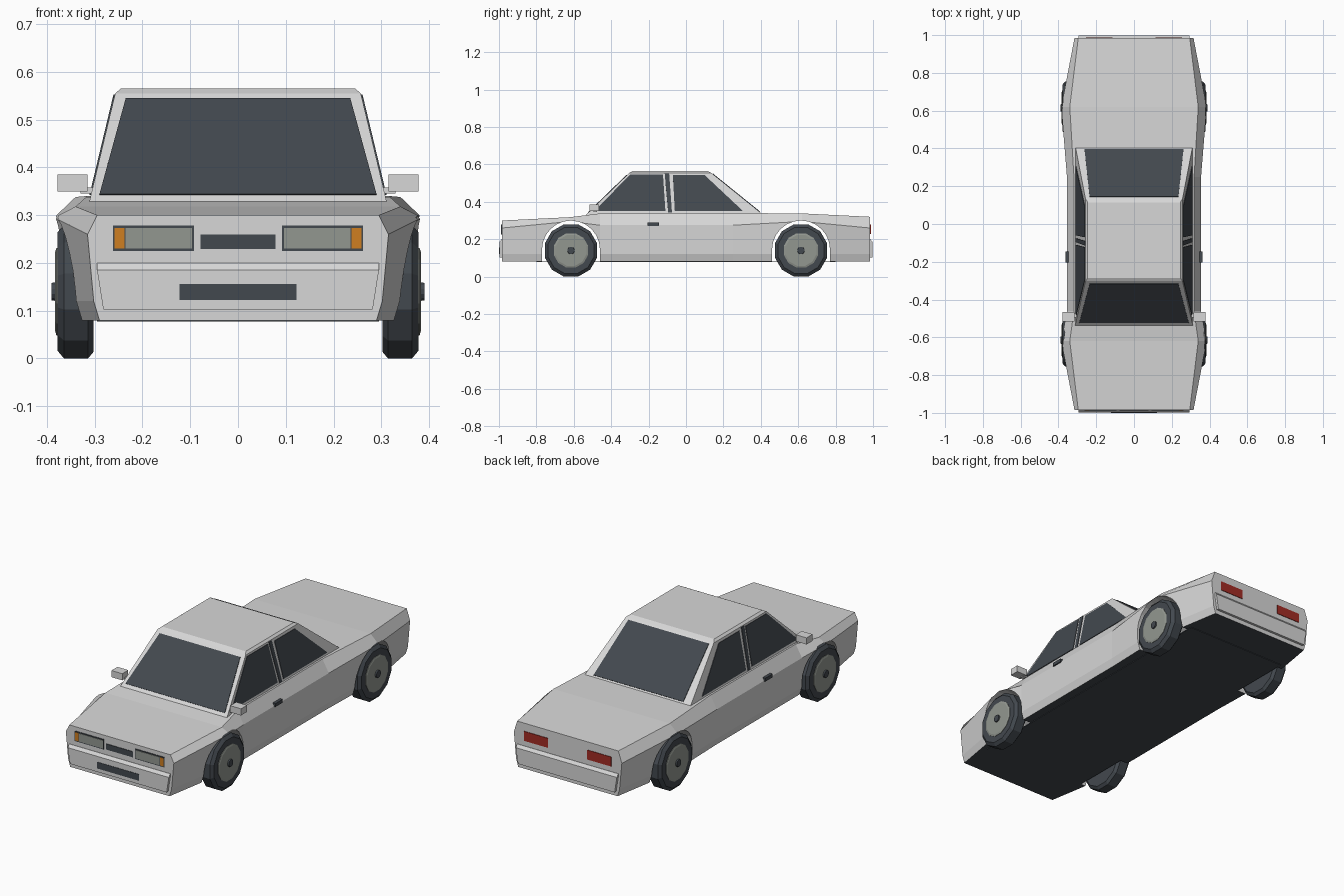
import bpy, bmesh, math
from mathutils import Vector

cube = bpy.data.objects.get("Cube")
if cube:
    bpy.data.objects.remove(cube, do_unlink=True)


def material(name, rgb):
    m = bpy.data.materials.new(name)
    m.use_nodes = True
    m.diffuse_color = (*rgb, 1)
    m.node_tree.nodes["Principled BSDF"].inputs["Base Color"].default_value = (*rgb, 1)
    return m


PAINT = material("light_grey_paint", (0.68, 0.68, 0.68))
DARK = material("dark_slate", (0.055, 0.065, 0.077))
SILVER = material("grey_green_lens", (0.29, 0.31, 0.28))
AMBER = material("amber_lens", (0.62, 0.21, 0.015))
RED = material("red_lens", (0.36, 0.025, 0.018))


def loft(name, rings, *mats):
    """Skin equal-length rings of points and cap both ends."""
    bm = bmesh.new()
    rows = [[bm.verts.new(p) for p in ring] for ring in rings]
    n = len(rows[0])
    for a, b in zip(rows, rows[1:]):
        for i in range(n):
            j = (i + 1) % n
            bm.faces.new((a[i], a[j], b[j], b[i]))
    bm.faces.new(rows[0])
    bm.faces.new(rows[-1])
    bmesh.ops.recalc_face_normals(bm, faces=bm.faces)
    mesh = bpy.data.meshes.new(name)
    bm.to_mesh(mesh)
    bm.free()
    for m in mats:
        mesh.materials.append(m)
    obj = bpy.data.objects.new(name, mesh)
    bpy.context.collection.objects.link(obj)
    return obj


def box(name, x, y, z, mat):
    ring = lambda h: [(x[0], y[0], h), (x[1], y[0], h), (x[1], y[1], h), (x[0], y[1], h)]
    return loft(name, [ring(z[0]), ring(z[1])], mat)


def plate(name, pts, mat, half=0.003):
    """Thin plate straddling a planar outline."""
    pts = [Vector(p) for p in pts]
    n = (pts[1] - pts[0]).cross(pts[2] - pts[0]).normalized() * half
    return loft(name, [[p - n for p in pts], [p + n for p in pts]], mat)


def face_plate(name, x, z, y, mat, half=0.003):
    return plate(name, [(x[0], y, z[0]), (x[1], y, z[0]), (x[1], y, z[1]), (x[0], y, z[1])], mat, half)


def lathe(name, x_side, y, z, profile, mat, sides=12):
    """Revolve (x, radius) pairs about a sideways axle."""
    turn = [2 * math.pi * (i + 0.5) / sides for i in range(sides)]
    return loft(name, [[(x_side * x, y + r * math.sin(t), z - r * math.cos(t)) for t in turn]
                       for x, r in profile], mat)


def section(y, bottom, belt, belt_z, top, top_z):
    half = [(bottom, 0.08), (bottom + 0.012, 0.12), (belt, belt_z), (top, top_z)]
    return [(x, y, z) for x, z in half] + [(-x, y, z) for x, z in reversed(half)]


# Lower body: flared at the wheels, narrower at the ends
body = loft("body", [
    section(-0.985, 0.29, 0.315, 0.26, 0.295, 0.30),
    section(-0.62, 0.352, 0.385, 0.295, 0.34, 0.318),
    section(-0.46, 0.342, 0.355, 0.275, 0.318, 0.338),
    section(0.25, 0.342, 0.355, 0.275, 0.318, 0.34),
    section(0.62, 0.352, 0.385, 0.295, 0.34, 0.338),
    section(0.985, 0.29, 0.315, 0.26, 0.295, 0.32),
], PAINT, DARK)
for f in body.data.polygons:
    if f.normal.z < -0.9:
        f.material_index = 1

# Wheel arches cut through the body
AXLES = (-0.615, 0.615)
for axle in AXLES:
    arc = [(axle + 0.155 * math.cos(math.pi * i / 12), 0.145 + 0.155 * math.sin(math.pi * i / 12))
           for i in range(13)]
    arch = [(axle + 0.155, 0.0)] + arc + [(axle - 0.155, 0.0)]
    cutter = loft("arch_cutter", [[(x, y, z) for y, z in arch] for x in (-0.5, 0.5)], PAINT)
    cutter.hide_render = True
    mod = body.modifiers.new("arch", "BOOLEAN")
    mod.operation, mod.solver, mod.object = "DIFFERENCE", "EXACT", cutter
    bpy.context.view_layer.objects.active = body
    bpy.ops.object.modifier_apply(modifier=mod.name)
    bpy.data.objects.remove(cutter, do_unlink=True)
box("underbody", (-0.295, 0.295), (-0.8, 0.8), (0.077, 0.082), DARK)

# Cabin with a chamfered roof
BASE_Z, EAVE_Z = 0.325, 0.555


def cabin_ring(x, front, back, z):
    return [(-x, front, z), (x, front, z), (x, back, z), (-x, back, z)]


loft("cabin", [cabin_ring(0.312, -0.54, 0.42, BASE_Z),
               cabin_ring(0.257, -0.303, 0.135, EAVE_Z),
               cabin_ring(0.245, -0.285, 0.115, 0.565)], PAINT)


def slope(low, high, z):
    return low + (high - low) * (z - BASE_Z) / (EAVE_Z - BASE_Z)


# Windscreen and rear window
for name, ends, low, high in (("windscreen", (-0.54, -0.303), (0.29, 0.342), (0.235, 0.543)),
                              ("rear_window", (0.42, 0.135), (0.262, 0.345), (0.235, 0.548))):
    plate(name, [(s * x, slope(*ends, z), z)
                 for s, (x, z) in ((-1, low), (1, low), (1, high), (-1, high))], DARK)

# Side windows, pillar strips, handles and mirrors
SIDE_GLASS = {
    "front_side_window": [(-0.49, 0.35), (-0.11, 0.35), (-0.123, 0.546), (-0.298, 0.546)],
    "pillar_strip": [(-0.095, 0.342), (-0.075, 0.342), (-0.09, 0.552), (-0.114, 0.552)],
    "rear_side_window": [(-0.06, 0.35), (0.305, 0.35), (0.1, 0.542), (-0.07, 0.542)],
}
for side, s in (("left", 1), ("right", -1)):
    for name, outline in SIDE_GLASS.items():
        plate(f"{side}_{name}", [(s * slope(0.312, 0.257, z), y, z) for y, z in outline], DARK)
    box(f"{side}_door_handle", (s * 0.34, s * 0.362), (-0.205, -0.145), (0.272, 0.29), DARK)
    box(f"{side}_mirror", (s * 0.315, s * 0.378), (-0.515, -0.465), (0.35, 0.385), PAINT)
    box(f"{side}_mirror_arm", (s * 0.29, s * 0.33), (-0.495, -0.475), (0.345, 0.358), PAINT)

    # Lamps
    face_plate(f"{side}_headlight_frame", (s * 0.092, s * 0.262), (0.225, 0.278), -0.985, DARK)
    face_plate(f"{side}_headlight", (s * 0.096, s * 0.235), (0.23, 0.273), -0.987, SILVER)
    face_plate(f"{side}_indicator", (s * 0.238, s * 0.258), (0.23, 0.273), -0.987, AMBER)
    face_plate(f"{side}_tail_light", (s * 0.115, s * 0.255), (0.228, 0.278), 0.985, RED)

    # Wheels
    for end, axle in zip(("front", "rear"), AXLES):
        lathe(f"{side}_{end}_tyre", s, axle, 0.14,
              [(0.302, 0.13), (0.314, 0.145), (0.364, 0.145), (0.378, 0.128)], DARK)
        lathe(f"{side}_{end}_hubcap", s, axle, 0.14,
              [(0.37, 0.095), (0.38, 0.095), (0.383, 0.085)], SILVER)
        lathe(f"{side}_{end}_hub", s, axle, 0.14, [(0.375, 0.021), (0.39, 0.019)], DARK)

# Grille, bumpers and lower intake
face_plate("grille", (-0.078, 0.078), (0.229, 0.259), -0.985, DARK)
for name, s in (("front_bumper", -1), ("rear_bumper", 1)):
    loft(name, [[(-x, s * 0.97, z), (x, s * 0.97, z), (x, s * y, z), (-x, s * y, z)]
                for x, y, z in ((0.282, 0.998, 0.103), (0.295, 0.998, 0.185), (0.295, 0.986, 0.2))], PAINT)
face_plate("lower_intake", (-0.122, 0.122), (0.122, 0.156), -0.998, DARK, 0.002)
